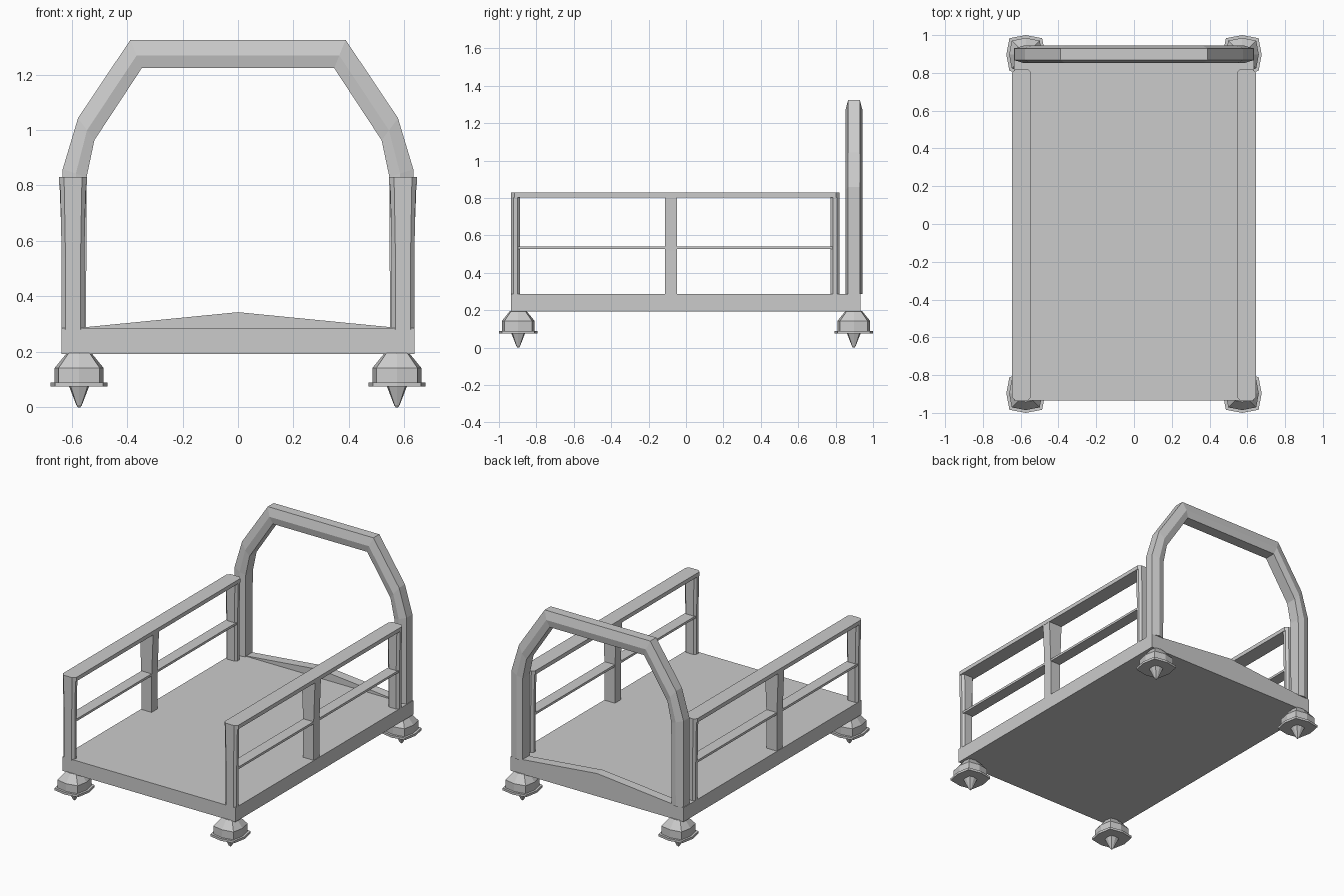
import bpy, bmesh

if "Cube" in bpy.data.objects:
    bpy.data.objects.remove(bpy.data.objects["Cube"])

def make(name, verts, faces):
    me = bpy.data.meshes.new(name)
    me.from_pydata(verts, [], faces)
    bm = bmesh.new()
    bm.from_mesh(me)
    bmesh.ops.recalc_face_normals(bm, faces=bm.faces)
    bm.to_mesh(me)
    bm.free()
    ob = bpy.data.objects.new(name, me)
    bpy.context.collection.objects.link(ob)
    return ob

def loft(name, rings):
    """Skin equal-length rings of points and cap both ends."""
    n = len(rings[0])
    verts = [p for r in rings for p in r]
    faces = [(k*n + i, k*n + (i+1) % n, (k+1)*n + (i+1) % n, (k+1)*n + i)
             for k in range(len(rings) - 1) for i in range(n)]
    faces += [tuple(range(n))[::-1], tuple(range(len(verts) - n, len(verts)))]
    return make(name, verts, faces)

def plan(cx, cy, hx, hy, c, z):
    """Chamfered rectangle at height z."""
    pts = [(hx, -hy+c), (hx, hy-c), (hx-c, hy), (-hx+c, hy),
           (-hx, hy-c), (-hx, -hy+c), (-hx+c, -hy), (hx-c, -hy)]
    return [(cx + x, cy + y, z) for x, y in pts]

def box(name, x0, x1, y0, y1, z0, z1):
    return loft(name, [[(x0, y0, z), (x1, y0, z), (x1, y1, z), (x0, y1, z)]
                       for z in (z0, z1)])

# Floor platform
box("platform", -.636, .636, -.935, .933, .192, .286)

# Low peaked sill at the back
loft("back_sill", [[(-.56, y, .28), (.56, y, .28), (.56, y, .288), (0, y, .343), (-.56, y, .288)]
                   for y in (.87, .933)])

# Back arch: bulged section swept between outer and inner outlines
outer = [(.632, .286), (.632, .859), (.577, 1.043), (.388, 1.325)]
inner = [(.548, .286), (.546, .83), (.518, .963), (.347, 1.223)]
section = [(0, -.037), (.45, -.046), (1, -.031), (1, .031), (.45, .046), (0, .037)]
pairs = list(zip(inner, outer))
pairs += [((-i[0], i[1]), (-o[0], o[1])) for i, o in reversed(pairs)]
loft("back_arch", [[(i[0] + (o[0]-i[0])*t, .898 + y, i[1] + (o[1]-i[1])*t) for t, y in section]
                   for i, o in pairs])

# Side railings
for side, s in (("left", -1), ("right", 1)):
    cx = s * .595
    loft(side + "_top_rail", [plan(cx, -.058, .05, .878, .018, z) for z in (.804, .83)])
    box(side + "_middle_rail", cx - .037, cx + .037, -.91, .80, .527, .542)
    for end, y in (("front", -.912), ("rear", .796)):
        loft(f"{side}_{end}_post", [plan(cx, y, hx, .024, .014, z)
                                    for z, hx in ((.28, .041), (.54, .041), (.82, .046))])
    loft(side + "_middle_post",
         [[(cx + a*hx, -.08 + b*.031, z) for a, b in ((-1, -1), (1, -1), (1, 1), (-1, 1))]
          for z, hx in ((.28, .038), (.52, .038), (.815, .049))])

# Spiked feet: eight-sided, square with bowed sides
bow = [(1, 0), (.84, .84), (0, 1), (-.84, .84), (-1, 0), (-.84, -.84), (0, -1), (.84, -.84)]
levels = [(0, .004), (.008, .01), (.075, .036), (.075, .103), (.09, .103),
          (.09, .088), (.142, .088), (.195, .045)]
for sx in (-1, 1):
    for sy in (-1, 1):
        name = ("front" if sy < 0 else "rear") + ("_left" if sx < 0 else "_right") + "_foot"
        loft(name, [[(sx*.573 + x*r, sy*.897 + y*r, z) for x, y in bow] for z, r in levels])
